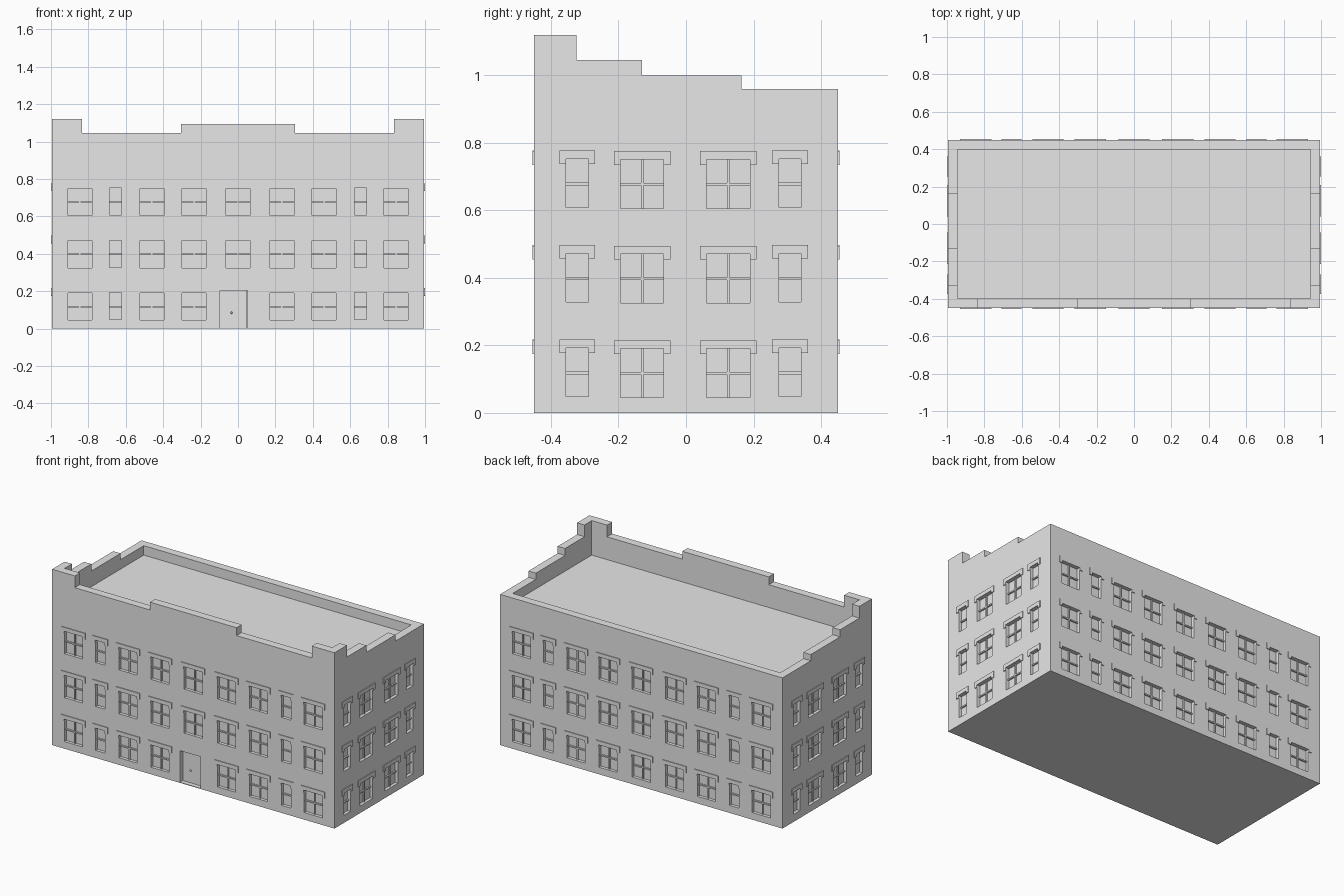
import bpy, bmesh
from math import pi
from mathutils import Matrix, Vector

if "Cube" in bpy.data.objects:
    bpy.data.objects.remove(bpy.data.objects["Cube"], do_unlink=True)

HX, HY = 0.995, 0.45        # wall half sizes
ROOF, T = 0.9, 0.052        # roof height, parapet thickness
HOOD, RECESS = 0.005, 0.02

stone = bpy.data.materials.new("grey_stone")
stone.use_nodes = True
stone.diffuse_color = (0.8, 0.8, 0.8, 1)
stone.node_tree.nodes["Principled BSDF"].inputs["Base Color"].default_value = (0.8, 0.8, 0.8, 1)


def finish(bm, name):
    bmesh.ops.recalc_face_normals(bm, faces=bm.faces)
    mesh = bpy.data.meshes.new(name)
    bm.to_mesh(mesh)
    bm.free()
    mesh.materials.append(stone)
    ob = bpy.data.objects.new(name, mesh)
    bpy.context.collection.objects.link(ob)
    return ob


def box(bm, x0, x1, y0, y1, z0, z1, m=Matrix()):
    place = Matrix.Translation(((x0 + x1) / 2, (y0 + y1) / 2, (z0 + z1) / 2))
    size = Matrix.Diagonal((x1 - x0, y1 - y0, z1 - z0, 1))
    bmesh.ops.create_cube(bm, size=1, matrix=m @ place @ size)


def prism(bm, outline, y0, y1, m=Matrix()):
    """Extrude an (x, z) outline from y0 to y1."""
    face = bm.faces.new([bm.verts.new(m @ Vector((x, y0, z))) for x, z in outline])
    ext = bmesh.ops.extrude_face_region(bm, geom=[face])
    moved = [v for v in ext["geom"] if isinstance(v, bmesh.types.BMVert)]
    shift = m.to_3x3() @ Vector((0, y1 - y0, 0))
    bmesh.ops.translate(bm, verts=moved, vec=shift)


def stepped(steps, start):
    """Outline with a level top for each (end, height) step."""
    pts = [(start, ROOF)]
    for end, h in steps:
        pts += [(start, h), (end, h)]
        start = end
    return pts + [(start, ROOF)]


# Each wall: turn about z, wall distance, narrow and wide window centres
SIDE_N, SIDE_W = (-0.322, 0.308), (-0.13, 0.125)
LONG_N, LONG_W = (-0.655, 0.655), (-0.845, -0.46, -0.235, 0, 0.235, 0.46, 0.845)
WALLS = [
    (0, HY, LONG_N, LONG_W),
    (pi / 2, HX, SIDE_N, SIDE_W),
    (pi, HY, LONG_N, LONG_W),
    (-pi / 2, HX, [-u for u in SIDE_N], [-u for u in SIDE_W]),
]
FLOORS = (0.045, 0.325, 0.605)

cuts, hoods, bars = bmesh.new(), bmesh.new(), bmesh.new()


def window(m, u, z, wide):
    w, h = (0.064, 0.145) if wide else (0.033, 0.14)
    top, lip = z + h, 0.02
    if not wide:
        top += 0.004
    # recess
    box(cuts, u - w, u + w, -0.05, RECESS, z, top, m)
    # hood moulding with short drops at the ends
    o, hi, lo = w + lip, top + 0.025, top - 0.015
    prism(hoods, [(u - o, lo), (u - o, hi), (u + o, hi), (u + o, lo),
                  (u + w, lo), (u + w, top), (u - w, top), (u - w, lo)],
          -HOOD, 0.002, m)
    # glazing bars
    mid, b = z + h / 2, 0.004
    box(bars, u - w, u + w, RECESS - 0.009, RECESS + 0.002, mid - b, mid + b, m)
    if wide:
        box(bars, u - b, u + b, RECESS - 0.008, RECESS + 0.002, z, top, m)


for turn, dist, narrow, wide in WALLS:
    m = Matrix.Rotation(turn, 4, "Z") @ Matrix.Translation((0, -dist, 0))
    for z in FLOORS:
        for u in narrow:
            window(m, u, z + 0.003, False)
        for u in wide:
            if turn == 0 and u == 0 and z == FLOORS[0]:
                continue            # the door takes this place
            window(m, u, z, True)

# Door recess
D0, D1, DT, DD = -0.095, 0.05, 0.205, 0.03
box(cuts, D0, D1, -HY - 0.05, -HY + DD, 0.004, DT)

# Building body with the recesses cut out
bm = bmesh.new()
box(bm, -HX, HX, -HY, HY, 0, ROOF)
body = finish(bm, "building_body")
cutter = finish(cuts, "recess_cutter")
cutter.hide_render = True
cutter.hide_viewport = True
cutter.display_type = "WIRE"
mod = body.modifiers.new("recesses", "BOOLEAN")
mod.operation, mod.solver, mod.object = "DIFFERENCE", "EXACT", cutter
bpy.context.view_layer.update()
graph = bpy.context.evaluated_depsgraph_get()
cut_mesh = bpy.data.meshes.new_from_object(body.evaluated_get(graph))
body.modifiers.clear()
body.data = cut_mesh
bpy.data.objects.remove(cutter, do_unlink=True)

finish(hoods, "window_hoods")
finish(bars, "window_bars")

# Front and back parapets
bm = bmesh.new()
prism(bm, stepped([(-0.835, 1.12), (-0.305, 1.045), (0.305, 1.095),
                   (0.835, 1.045), (HX, 1.12)], -HX), -HY, -HY + T)
finish(bm, "front_parapet")
bm = bmesh.new()
box(bm, -HX, HX, HY - T, HY, ROOF, 0.96)
finish(bm, "back_parapet")

# Side parapets stepping down to the back
outline = stepped([(-0.325, 1.12), (-0.13, 1.045), (0.165, 1.0), (HY - T, 0.96)], -HY + T)
quarter = Matrix.Rotation(pi / 2, 4, "Z")
for name, y0 in (("left_parapet", -HX), ("right_parapet", HX - T)):
    bm = bmesh.new()
    prism(bm, outline, y0, y0 + T, quarter)
    finish(bm, name)

# Door leaf, post and knob
bm = bmesh.new()
back = -HY + DD
box(bm, D0 + 0.008, D1 - 0.012, back - 0.005, back + 0.002, 0.006, DT - 0.006)
finish(bm, "door")
bm = bmesh.new()
box(bm, D1 - 0.008, D1, back - 0.012, back + 0.002, 0.004, DT)
finish(bm, "door_post")
bm = bmesh.new()
bmesh.ops.create_uvsphere(bm, u_segments=10, v_segments=6, radius=0.006,
                          matrix=Matrix.Translation((-0.035, back - 0.008, 0.085)))
finish(bm, "door_knob")
